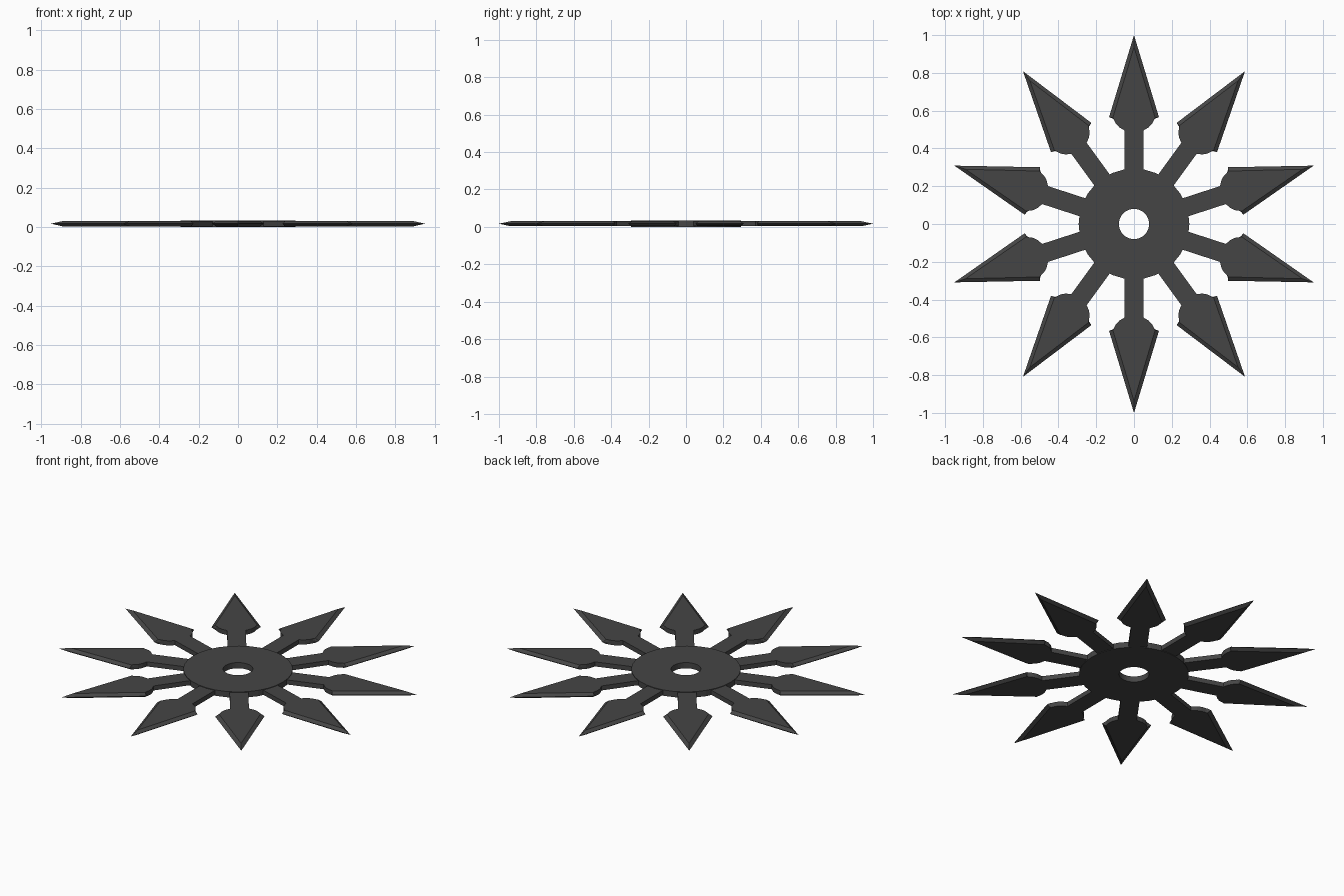
import bpy, bmesh, math

if "Cube" in bpy.data.objects:
    bpy.data.objects.remove(bpy.data.objects["Cube"])

HUB_H, MID, HALF = 0.034, 0.017, 0.0135

mat = bpy.data.materials.new("dark_steel")
mat.diffuse_color = (0.06, 0.06, 0.06, 1)
mat.use_nodes = True
mat.node_tree.nodes["Principled BSDF"].inputs["Base Color"].default_value = mat.diffuse_color


def finish(bm, name):
    bmesh.ops.recalc_face_normals(bm, faces=bm.faces)
    me = bpy.data.meshes.new(name)
    bm.to_mesh(me)
    bm.free()
    me.materials.append(mat)
    ob = bpy.data.objects.new(name, me)
    bpy.context.collection.objects.link(ob)
    return ob


# hub: flat ring with a central hole
def make_hub(r_in, r_out, sides):
    bm = bmesh.new()
    section = [(r_in, 0), (r_out, 0), (r_out, HUB_H), (r_in, HUB_H)]
    rings = []
    for i in range(sides):
        a = 2 * math.pi * i / sides
        rings.append([bm.verts.new((r * math.cos(a), r * math.sin(a), z)) for r, z in section])
    for i in range(sides):
        p, q = rings[i], rings[(i + 1) % sides]
        for k in range(4):
            n = (k + 1) % 4
            bm.faces.new((p[k], q[k], q[n], p[n]))
    return finish(bm, "hub")


# half outlines of a blade pointing +y: the cutting edge, and the flat faces inside it
STEM = [(0.05, 0.25), (0.05, 0.495), (0.078, 0.512), (0.095, 0.53), (0.105, 0.55)]
EDGE = STEM + [(0.112, 0.558), (0.132, 0.566)]
FLAT = STEM + [(0.107, 0.556), (0.112, 0.562)]


def make_blade_mesh():
    bm = bmesh.new()

    def ring(half, tip, z):
        pts = half + [(0, tip)] + [(-x, y) for x, y in reversed(half)]
        return [bm.verts.new((x, y, z)) for x, y in pts]

    low = ring(FLAT, 0.937, MID - HALF)
    mid = ring(EDGE, 1.0, MID)
    top = ring(FLAT, 0.937, MID + HALF)
    n = len(low)
    for a, b in ((low, mid), (mid, top)):
        for i in range(n):
            j = (i + 1) % n
            bm.faces.new((a[i], a[j], b[j], b[i]))
    bm.faces.new(list(reversed(low)))
    bm.faces.new(top)
    return finish(bm, "blade_1")


make_hub(0.08, 0.293, 32)

# ten blades around the hub
first = make_blade_mesh()
for k in range(1, 10):
    blade = bpy.data.objects.new(f"blade_{k + 1}", first.data)
    blade.rotation_euler[2] = math.radians(36 * k)
    bpy.context.collection.objects.link(blade)
